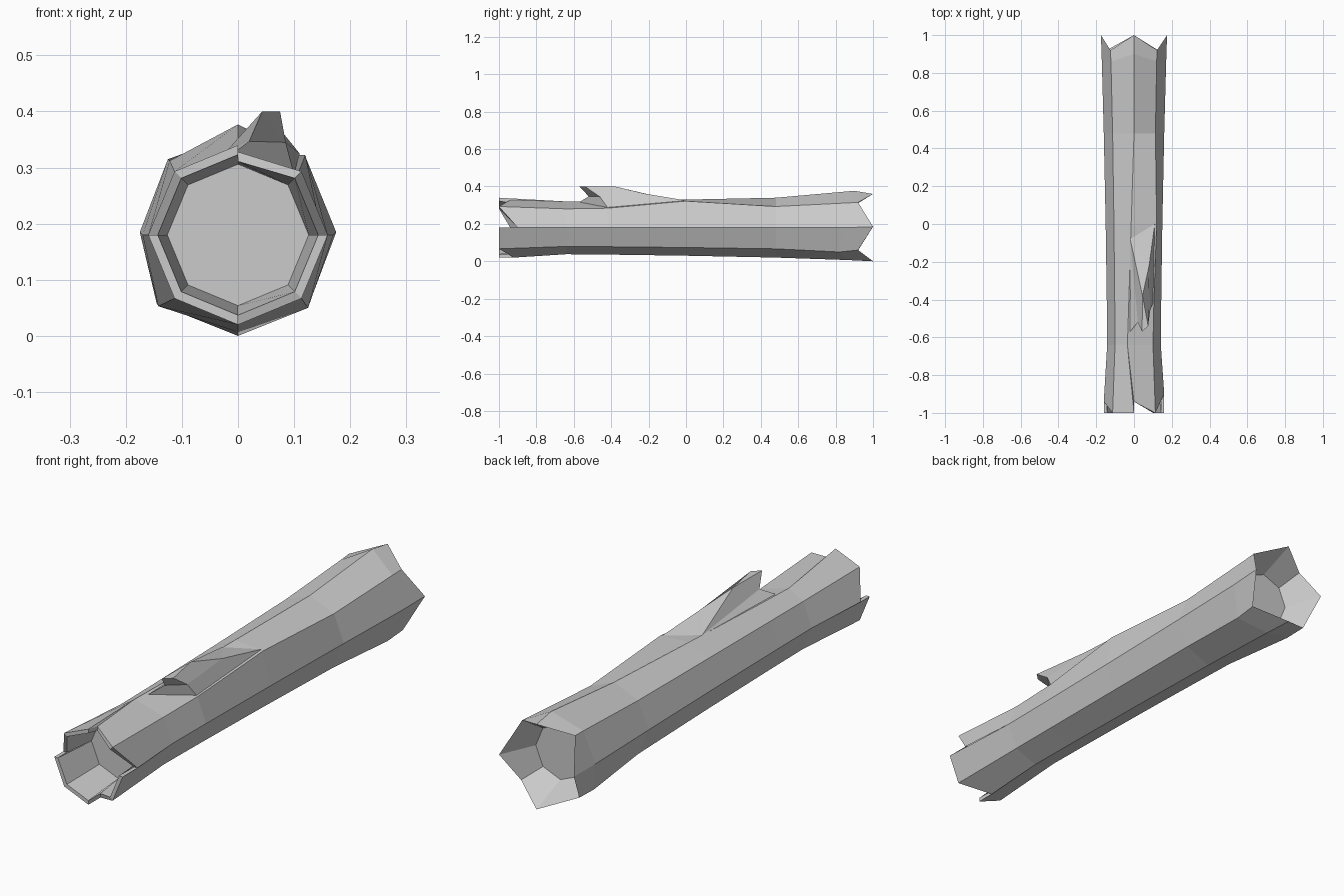
import bpy, bmesh, math

if "Cube" in bpy.data.objects:
    bpy.data.objects.remove(bpy.data.objects["Cube"])

N = 8
CZ = 0.18


def ring(y, r, tweaks=None):
    """Octagon starting at the top, clockwise from the front; tweaks override (x, y, z)."""
    pts = [(r * math.sin(i * math.pi / 4), y, CZ + r * math.cos(i * math.pi / 4)) for i in range(N)]
    for i, p in (tweaks or {}).items():
        pts[i] = p
    return pts


def finish(bm, name):
    bmesh.ops.remove_doubles(bm, verts=bm.verts, dist=0.0004)
    bmesh.ops.recalc_face_normals(bm, faces=bm.faces)
    mesh = bpy.data.meshes.new(name)
    bm.to_mesh(mesh)
    bm.free()
    obj = bpy.data.objects.new(name, mesh)
    bpy.context.collection.objects.link(obj)
    return obj


# Bark: uneven octagonal sections, splintered at both ends
bm = bmesh.new()


def face(*pts):
    keep = []
    for p in pts:
        if p not in keep:
            keep.append(p)
    if len(keep) > 2:
        bm.faces.new([bm.verts.new(p) for p in keep])


sections = [
    ring(-0.64, 0.142, {0: (-0.035, -0.64, 0.32)}),
    ring(-0.42, 0.144, {0: (-0.028, -0.42, 0.322), 1: (0.105, -0.42, 0.284)}),
    ring(0.0, 0.15, {0: (-0.015, 0.0, 0.33), 1: (0.12, 0.0, 0.322)}),
    ring(0.48, 0.16),
    ring(0.85, 0.17, {0: (0, 0.9, 0.377), 1: (0.12, 0.86, 0.312), 7: (-0.122, 0.86, 0.312),
                      3: (0.125, 0.82, 0.05), 4: (0, 0.86, 0.007), 5: (-0.142, 0.82, 0.053)}),
    ring(1.0, 0.175, {0: (0, 1, 0.36), 1: (0.122, 0.92, 0.315), 2: (0.175, 1, 0.185),
                      3: (0.128, 0.92, 0.06), 4: (0, 1, 0.0), 5: (-0.145, 0.92, 0.058),
                      6: (-0.175, 1, 0.185), 7: (-0.125, 0.92, 0.315)}),
]
for a, b in zip(sections, sections[1:]):
    for i in range(N):
        j = (i + 1) % N
        face(a[i], a[j], b[j], b[i])

# Front splinters: y at the two corners of each plank
ends = [(-0.94, -1), (-1, -0.9), (-1, -1), (-1, -0.92), (-1, -1), (-1, -1), (-0.94, -1), (-1, -1)]
outer, inner = ring(-1, 0.16), ring(-1, 0.143)
cap = ring(-0.8, 0.126)


def at(p, y, drop=0.0):
    return (p[0], y, p[2] - drop)


planks = []
for i, (y0, y1) in enumerate(ends):
    j = (i + 1) % N
    drop = 0.012 if i == 0 else 0.0
    o0, o1 = at(outer[i], y0, drop), at(outer[j], y1)
    n0, n1 = at(inner[i], y0, drop), at(inner[j], y1)
    face(o0, o1, sections[0][j], sections[0][i])
    face(o0, n0, n1, o1)
    face(n0, cap[i], cap[j], n1)
    planks.append((o0, n0, o1, n1))
# Side walls where neighbouring planks break apart
for i in range(N):
    o0, n0 = planks[i][:2]
    o1, n1 = planks[i - 1][2:]
    if o0 != o1:
        face(o0, o1, n1, n0)
        if i == 0:
            face(o0, o1, sections[0][0])
face(*cap)

# Hollow at the back end
back_cap = ring(0.84, 0.115)
for i in range(N):
    j = (i + 1) % N
    face(sections[-1][i], sections[-1][j], back_cap[j], back_cap[i])
face(*back_cap)
finish(bm, "hollow_log")

# Broken branch stub on the upper right side
bm = bmesh.new()
v = dict(a=(0.11, 0.0, 0.325), b=(-0.02, -0.08, 0.33), c=(-0.02, -0.57, 0.317),
         d=(0.1, -0.42, 0.288), e=(0.045, -0.38, 0.4), f=(0.043, -0.57, 0.4),
         g=(0.075, -0.54, 0.4), h=(0.085, -0.46, 0.345), i=(0.02, -0.52, 0.347),
         j=(0.08, -0.22, 0.362))
for word in ("abj", "bej", "bci", "bife", "efg", "jegh", "ajhd", "fih", "fhg", "icdh", "abcd"):
    face(*[v[k] for k in word])
finish(bm, "branch_stub")
